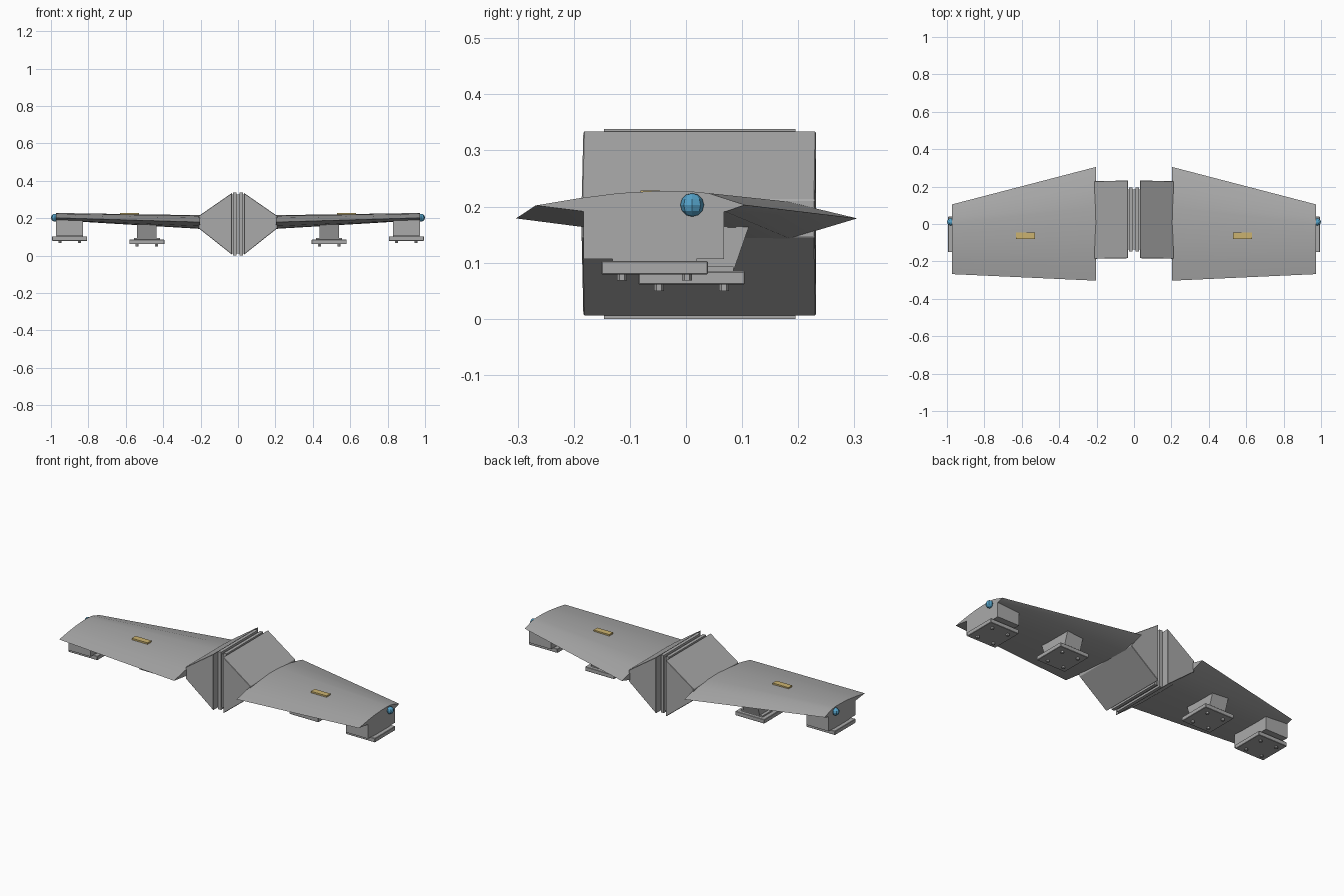
import bpy, bmesh, math
from mathutils import Matrix

if "Cube" in bpy.data.objects:
    bpy.data.objects.remove(bpy.data.objects["Cube"])


def material(name, rgb):
    m = bpy.data.materials.new(name)
    m.use_nodes = True
    m.diffuse_color = (*rgb, 1)
    m.node_tree.nodes["Principled BSDF"].inputs["Base Color"].default_value = (*rgb, 1)
    return m


GREY = material("hull grey", (0.40, 0.40, 0.40))
YELLOW = material("marker yellow", (0.60, 0.45, 0.16))
BLUE = material("lamp blue", (0.09, 0.36, 0.58))


def finish(name, bm, mat, smooth=False, bevel=0):
    bmesh.ops.recalc_face_normals(bm, faces=bm.faces)
    mesh = bpy.data.meshes.new(name)
    bm.to_mesh(mesh)
    bm.free()
    mesh.materials.append(mat)
    ob = bpy.data.objects.new(name, mesh)
    bpy.context.collection.objects.link(ob)
    if bevel:
        mod = ob.modifiers.new("edge bevel", "BEVEL")
        mod.width = bevel
        mod.segments = 1
    if smooth:
        bpy.ops.object.select_all(action="DESELECT")
        ob.select_set(True)
        bpy.context.view_layer.objects.active = ob
        bpy.ops.object.shade_smooth_by_angle(angle=math.radians(25))
    return ob


def loft(name, sections, mat, **kw):
    """Skin matching closed rings of points and cap both ends."""
    bm = bmesh.new()
    rings = [[bm.verts.new(p) for p in s] for s in sections]
    n = len(rings[0])
    for a, b in zip(rings, rings[1:]):
        for i in range(n):
            j = (i + 1) % n
            bm.faces.new((a[i], a[j], b[j], b[i]))
    bm.faces.new(rings[0])
    bm.faces.new(rings[-1])
    return finish(name, bm, mat, **kw)


def rect(x0, x1, y0, y1, z):
    return [(x0, y0, z), (x1, y0, z), (x1, y1, z), (x0, y1, z)]


def box(name, x, y, z, mat=GREY, **kw):
    return loft(name, [rect(*x, *y, z[0]), rect(*x, *y, z[1])], mat, **kw)


def bolt(name, x, y, z, r, h):
    bm = bmesh.new()
    bmesh.ops.create_cone(bm, cap_ends=True, segments=6, radius1=r, radius2=r,
                          depth=h, matrix=Matrix.Translation((x, y, z)))
    finish(name, bm, GREY)


# Wing sections as (y, z): leading edge, over the top, trailing edge, back underneath
ROOT = [(-.303, .179), (-.2, .201), (-.1, .212), (0, .216), (.09, .215), (.18, .209),
        (.305, .179), (.185, .143), (.03, .145), (-.14, .158)]
TIP = [(-.268, .202), (-.19, .215), (-.12, .224), (-.05, .228), (.0, .228), (.04, .224),
       (.105, .203), (.07, .191), (-.05, .189), (-.18, .191)]


def mount(side, label, cx, cy, top, plate_z, body):
    """Pylon block, thin neck, mounting plate and four bolts."""
    (half, y0, y1, flare, base) = body
    x0, x1 = cx - half, cx + half
    xs = sorted((side * x0, side * x1))
    loft(label + "_pylon", [rect(*xs, y0, y1, base),
                            rect(*xs, y0 - flare, y1 + flare, top)], GREY)
    px = sorted((side * (cx - .07), side * (cx + .07)))
    box(label + "_neck", px, (cy - .075, cy + .075), (plate_z + .015, base + .004))
    px = sorted((side * (cx - .094), side * (cx + .094)))
    box(label + "_plate", px, (cy - .095, cy + .095), (plate_z, plate_z + .024), bevel=.002)
    for dx in (-.052, .052):
        for dy in (-.058, .058):
            bolt(label + "_bolt", side * cx + dx, cy + dy, plate_z - .004, .009, .014)


for side, tag in ((1, "left"), (-1, "right")):
    # Tapering hub half
    def hub_ring(x, z0, z1, y0, y1):
        return [(side * x, y0, z0), (side * x, y1, z0), (side * x, y1, z1), (side * x, y0, z1)]
    loft(tag + "_hub_wedge", [hub_ring(.032, .005, .335, -.183, .232),
                              hub_ring(.21, .146, .212, -.186, .230)], GREY, bevel=.002)
    # Coupling plate inside the hub
    xs = sorted((side * .008, side * .027))
    box(tag + "_coupling_plate", xs, (-.146, .195), (0, .338))

    # Wing panel
    loft(tag + "_wing", [[(side * .203, y, z) for y, z in ROOT],
                         [(side * .972, y, z) for y, z in TIP]], GREY, smooth=True)

    # Marker on the wing top
    xs = sorted((side * .53, side * .632))
    box(tag + "_wing_marker", xs, (-.081, -.046), (.220, .229), YELLOW)

    # Wing tip lamp
    bm = bmesh.new()
    bmesh.ops.create_uvsphere(bm, u_segments=8, v_segments=6, radius=.021,
                              matrix=Matrix.Translation((side * .979, .011, .203)))
    finish(tag + "_tip_lamp", bm, BLUE)

    # Underwing mounts
    mount(side, tag + "_outer", .900, -.056, .195, .079, (.072, -.183, .068, 0, .107))
    mount(side, tag + "_inner", .487, .010, .170, .061, (.052, -.068, .086, .028, .089))

# Recessed core joining the hub halves
box("hub_core", (-.034, .034), (-.135, .184), (.012, .326))
